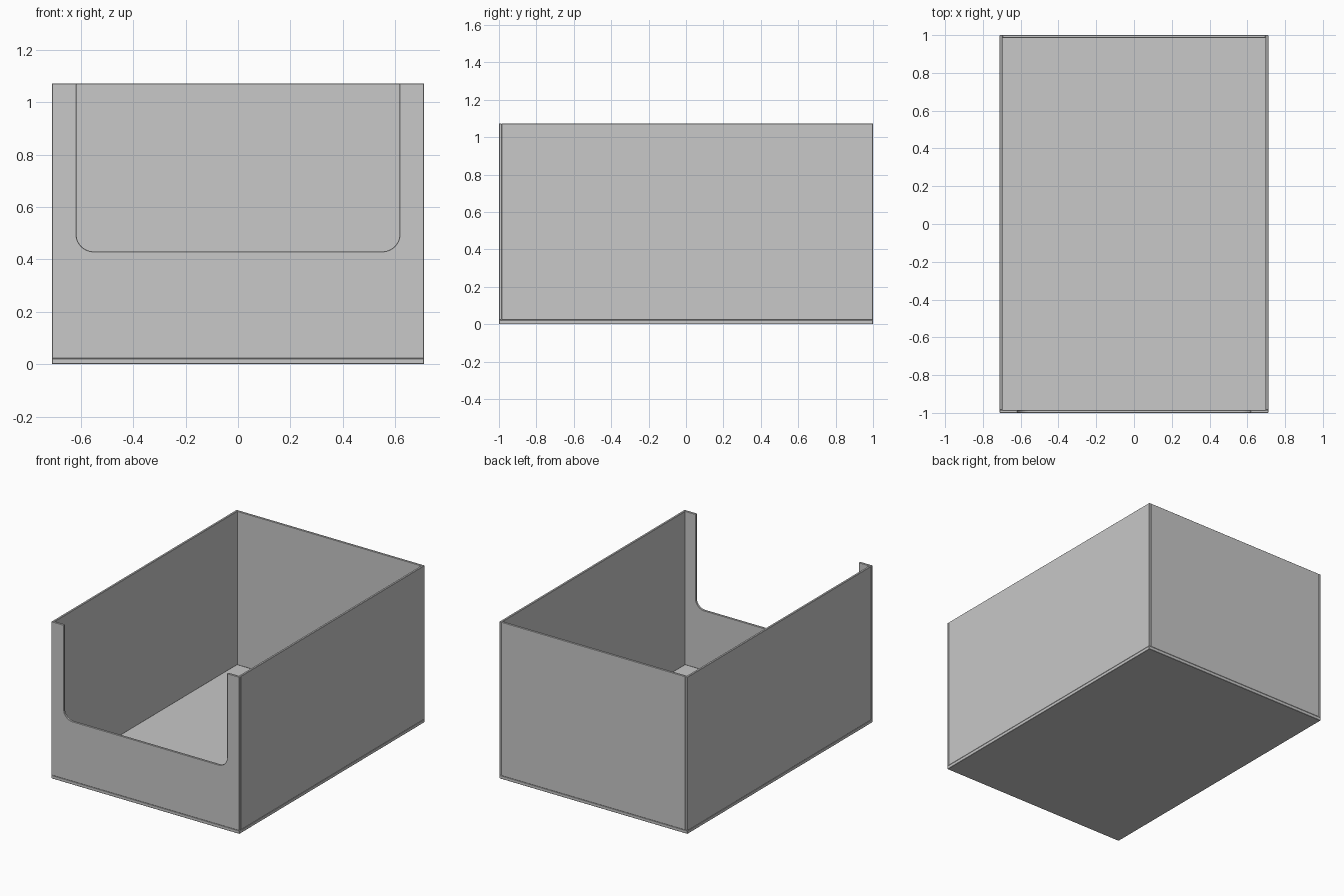
import bpy, bmesh, math

if "Cube" in bpy.data.objects:
    bpy.data.objects.remove(bpy.data.objects["Cube"])

W, L, H = 0.711, 1.0, 1.073      # half width, half length, height
T, BASE = 0.015, 0.022           # wall and base thickness

grey = bpy.data.materials.new("light grey")
grey.diffuse_color = (0.58, 0.58, 0.58, 1)
grey.use_nodes = True
grey.node_tree.nodes["Principled BSDF"].inputs["Base Color"].default_value = grey.diffuse_color


def finish(name, bm):
    bmesh.ops.recalc_face_normals(bm, faces=bm.faces)
    me = bpy.data.meshes.new(name)
    bm.to_mesh(me)
    bm.free()
    me.materials.append(grey)
    ob = bpy.data.objects.new(name, me)
    bpy.context.collection.objects.link(ob)
    bev = ob.modifiers.new("edge softening", 'BEVEL')
    bev.width = 0.002
    bev.segments = 1
    bev.limit_method = 'ANGLE'
    bev.angle_limit = math.radians(60)
    return ob


def panel(name, lo, hi):
    bm = bmesh.new()
    bmesh.ops.create_cube(bm, size=1)
    for v in bm.verts:
        v.co = [(a + b) / 2 + c * (b - a) for a, b, c in zip(lo, hi, v.co)]
    return finish(name, bm)


# Base, side walls and the back wall set between them
panel("base", (-W, -L, 0), (W, L, BASE))
panel("left_wall", (-W, -L + T, BASE), (-W + T, L, H))
panel("right_wall", (W - T, -L + T, BASE), (W, L, H))
panel("back_wall", (-W + T, L - T, BASE), (W - T, L, H))

# Front wall with a round-cornered opening
CX, CZ, R = 0.617, 0.431, 0.065
right = [(W, BASE), (W, H), (CX, H)]
for i in range(13):
    a = math.pi / 2 * i / 12
    right.append((CX - R + R * math.cos(a), CZ + R - R * math.sin(a)))
outline = right + [(-x, z) for x, z in reversed(right)]
bm = bmesh.new()
face = bm.faces.new([bm.verts.new((x, -L, z)) for x, z in outline])
ext = bmesh.ops.extrude_face_region(bm, geom=[face], use_keep_orig=True)
for g in ext["geom"]:
    if isinstance(g, bmesh.types.BMVert):
        g.co.y += T
finish("front_wall", bm)
